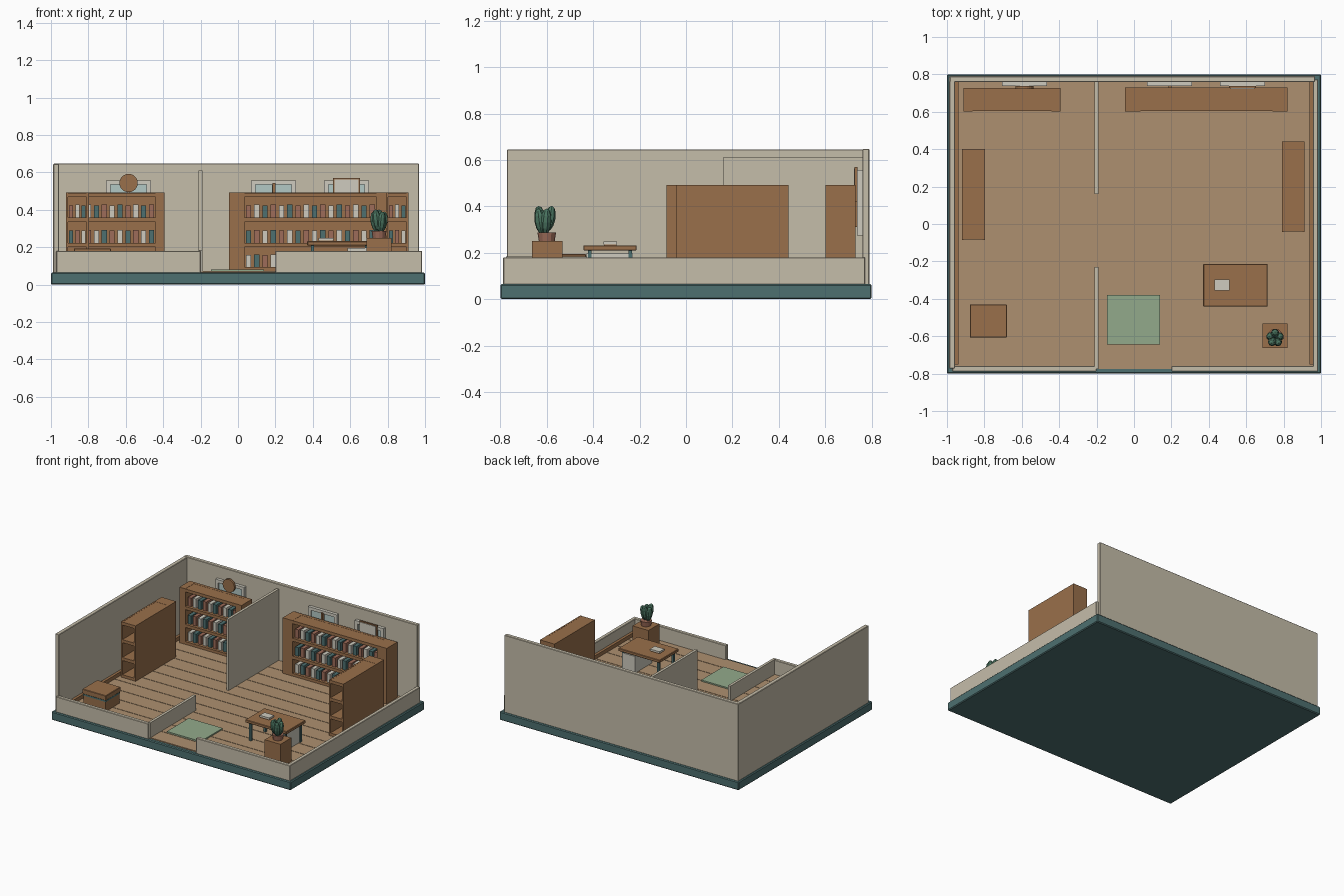
import bpy, bmesh, math
from mathutils import Vector

if "Cube" in bpy.data.objects:
    bpy.data.objects.remove(bpy.data.objects["Cube"])


def material(name, rgb):
    m = bpy.data.materials.new(name)
    m.diffuse_color = (*rgb, 1)
    m.use_nodes = True
    m.node_tree.nodes["Principled BSDF"].inputs["Base Color"].default_value = m.diffuse_color
    return m


TEAL = material("teal", (0.075, 0.16, 0.16))
WALL = material("plaster", (0.56, 0.51, 0.40))
FLOOR = material("floor_wood", (0.42, 0.28, 0.16))
WOOD = material("wood", (0.32, 0.16, 0.07))
PALE = material("pale", (0.62, 0.60, 0.52))
GLASS = material("glass", (0.45, 0.58, 0.56))
RUG = material("rug_green", (0.29, 0.40, 0.26))
LEAF = material("leaf", (0.07, 0.18, 0.12))
CLAY = material("clay", (0.34, 0.15, 0.10))


def finish(name, bm, mat, bevel=0.0):
    me = bpy.data.meshes.new(name)
    bm.to_mesh(me)
    bm.free()
    me.materials.append(mat)
    ob = bpy.data.objects.new(name, me)
    bpy.context.collection.objects.link(ob)
    if bevel:
        b = ob.modifiers.new("bevel", 'BEVEL')
        b.width = bevel
        b.segments = 1
    return ob


def add_box(bm, x0, x1, y0, y1, z0, z1):
    vs = bmesh.ops.create_cube(bm, size=1)["verts"]
    bmesh.ops.scale(bm, vec=(x1 - x0, y1 - y0, z1 - z0), verts=vs)
    bmesh.ops.translate(bm, vec=((x0 + x1) / 2, (y0 + y1) / 2, (z0 + z1) / 2), verts=vs)


def box(name, mat, *dims, bevel=0.0):
    bm = bmesh.new()
    add_box(bm, *dims)
    return finish(name, bm, mat, bevel)


def boxes(name, mat, dims_list):
    bm = bmesh.new()
    for d in dims_list:
        add_box(bm, *d)
    return finish(name, bm, mat)


def cylinder(name, mat, loc, r0, r1, h, n, rot=(0, 0, 0)):
    bm = bmesh.new()
    bmesh.ops.create_cone(bm, cap_ends=True, segments=n, radius1=r0, radius2=r1, depth=h)
    ob = finish(name, bm, mat)
    ob.location = loc
    ob.rotation_euler = rot
    return ob


Z = 0.07   # walking level

# Base and plank floor
box("base_slab", TEAL, -1, 1, -0.8, 0.8, 0, 0.065, bevel=0.006)
box("subfloor", FLOOR, -0.96, 0.96, -0.775, 0.77, 0.055, 0.067)
N, STEP = 12, 1.535 / 12
boxes("floor_planks", FLOOR, [(-0.957, 0.957, -0.773 + i * STEP, -0.773 + (i + 1) * STEP - 0.004,
                               0.062, Z + 0.002) for i in range(N)])

# Outer walls: tall at back and left, low at front and right
box("back_wall", WALL, -0.985, 0.967, 0.76, 0.79, 0.06, 0.647, bevel=0.003)
box("left_wall", WALL, -0.988, -0.957, -0.772, 0.788, 0.06, 0.645, bevel=0.003)
box("right_low_wall", WALL, 0.957, 0.985, -0.788, 0.772, 0.06, 0.18, bevel=0.003)
box("front_low_wall_left", WALL, -0.972, -0.2, -0.788, -0.76, 0.06, 0.18, bevel=0.003)
box("front_low_wall_right", WALL, 0.2, 0.982, -0.788, -0.76, 0.06, 0.18, bevel=0.003)

# Partition with a doorway
box("partition_tall", WALL, -0.21, -0.19, 0.16, 0.76, Z, 0.61)
box("partition_low", WALL, -0.21, -0.19, -0.775, -0.23, Z, 0.185)

# Skirting boards
for side, s in (("left", -1), ("right", 1)):
    a, b = sorted((s * 0.957, s * 0.937))
    box(side + "_skirting", WOOD, a, b, -0.75, 0.76, Z, 0.1)


# Bookcase unit, stretched to fit its footprint, opening toward the front
def bookcase(name, x0, x1, y0, y1, book_y):
    w, d = x1 - x0, y1 - y0
    t, back = 0.095 * w, y1 - 0.175 * d
    parts = [(x0, x0 + t, y0, y1, Z, 0.492), (x1 - t, x1, y0, y1, Z, 0.492),
             (x0 + t, x1 - t, back, y1, Z, 0.492)]
    levels = [0.07, 0.2, 0.335, 0.468]
    parts += [(x0 + t, x1 - t, y0 + 0.001, back, z, z + 0.023) for z in levels]
    boxes(name, WOOD, parts)
    n = max(3, round((w - 2 * t) / 0.0435))
    pitch = (w - 2 * t) / n
    groups = {0: [], 1: [], 2: []}
    for row, z in enumerate(levels[:3]):
        for i in range(n):
            cx = x0 + t + (i + 0.5) * pitch
            groups[(i + row) % 3].append((cx - pitch * 0.32, cx + pitch * 0.32, book_y, back,
                                          z + 0.023, z + 0.088 + 0.004 * (i % 2)))
    for k, mat in enumerate((PALE, TEAL, CLAY)):
        boxes(f"{name}_books_{k}", mat, groups[k])


bookcase("back_left_bookcase", -0.912, -0.392, 0.602, 0.727, 0.622)
bookcase("back_right_bookcase", -0.048, 0.822, 0.602, 0.73, 0.622)
bookcase("left_bookcase", -0.92, -0.797, -0.085, 0.4, 0.2)
bookcase("right_bookcase", 0.79, 0.912, -0.042, 0.442, 0.24)

# Windows on the back wall
for i, cx in enumerate((-0.585, 0.19, 0.58)):
    a, b, z0, z1, f = cx - 0.12, cx + 0.12, 0.275, 0.557, 0.023
    boxes(f"window_frame_{i}", PALE, [
        (a, a + f, 0.737, 0.762, z0, z1), (b - f, b, 0.737, 0.762, z0, z1),
        (a + f, b - f, 0.737, 0.762, z1 - f, z1), (a + f, b - f, 0.737, 0.762, z0, z0 + f),
        (cx - 0.008, cx + 0.008, 0.737, 0.762, z0 + f, z1 - f)])
    box(f"window_glass_{i}", GLASS, a + f, b - f, 0.748, 0.762, z0 + f, z1 - f)

# Wall pieces in front of the windows
cylinder("wall_disc", WOOD, (-0.585, 0.73, 0.543), 0.049, 0.049, 0.016, 24, (math.pi / 2, 0, 0))
box("wall_bar", WOOD, 0.184, 0.2, 0.726, 0.74, 0.31, 0.542)
box("picture_frame", WOOD, 0.508, 0.652, 0.727, 0.739, 0.42, 0.57)
box("picture_panel", PALE, 0.515, 0.645, 0.723, 0.73, 0.427, 0.563)

# Desk
box("desk_top", WOOD, 0.37, 0.715, -0.442, -0.213, 0.21, 0.232, bevel=0.003)
for lx in (0.397, 0.688):
    for ly in (-0.415, -0.24):
        box("desk_leg", TEAL, lx - 0.008, lx + 0.008, ly - 0.008, ly + 0.008, Z, 0.212)
box("desk_drawers", PALE, 0.585, 0.69, -0.428, -0.228, Z, 0.197)
box("desk_book_cover", WOOD, 0.432, 0.508, -0.354, -0.3, 0.231, 0.236)
box("desk_book", PALE, 0.43, 0.51, -0.355, -0.298, 0.236, 0.248)

# Chest with a band under the lid
box("chest_body", WOOD, -0.87, -0.685, -0.602, -0.437, Z, 0.145)
box("chest_band", TEAL, -0.873, -0.682, -0.605, -0.434, 0.145, 0.157)
box("chest_lid", WOOD, -0.877, -0.68, -0.608, -0.43, 0.157, 0.194, bevel=0.003)

# Rug
box("rug", RUG, -0.145, 0.138, -0.643, -0.38, Z, 0.082)

# Plant on a stand
box("plant_stand", WOOD, 0.688, 0.82, -0.664, -0.533, Z, 0.25)
cylinder("plant_pot", CLAY, (0.754, -0.6, 0.268), 0.034, 0.04, 0.038, 12)
for i in range(5):
    a = math.tau * i / 5 + 0.3
    r = 0.022
    bm = bmesh.new()
    bmesh.ops.create_uvsphere(bm, u_segments=8, v_segments=6, radius=1)
    leaf = finish(f"leaf_{i}", bm, LEAF)
    leaf.scale = (0.025, 0.025, 0.056)
    leaf.location = (0.754 + r * math.cos(a), -0.61 + r * math.sin(a), 0.335 + 0.012 * (i % 2))
    tilt = Vector((0.2 * math.cos(a), 0.2 * math.sin(a), 1))
    leaf.rotation_euler = tilt.to_track_quat('Z', 'Y').to_euler()
